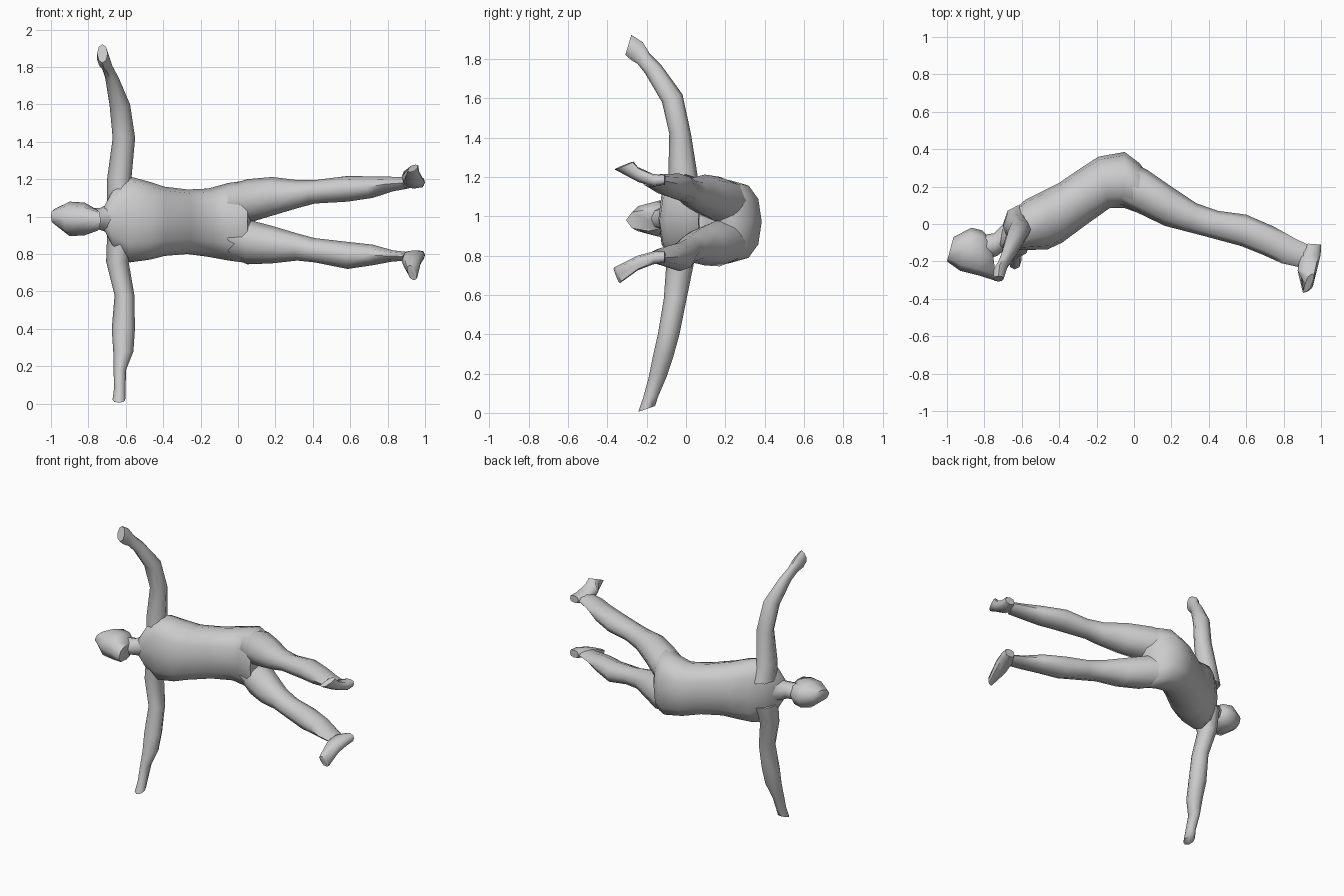
import bpy, bmesh, math
from mathutils import Vector


def loft(name, rings, sides=8, box=1.0):
    """Skin a closed low-poly tube through rings of (centre, half axis u, half axis v)."""
    bm = bmesh.new()
    loops = []
    for c, u, v in rings:
        loop = []
        for i in range(sides):
            a = 2 * math.pi * i / sides
            cu = math.copysign(abs(math.cos(a)) ** box, math.cos(a))
            sv = math.copysign(abs(math.sin(a)) ** box, math.sin(a))
            loop.append(bm.verts.new(c + u * cu + v * sv))
        loops.append(loop)
    for a, b in zip(loops, loops[1:]):
        for i in range(sides):
            j = (i + 1) % sides
            bm.faces.new((a[i], a[j], b[j], b[i]))
    bm.faces.new(loops[0])
    bm.faces.new(loops[-1])
    bmesh.ops.recalc_face_normals(bm, faces=bm.faces)
    me = bpy.data.meshes.new(name)
    bm.to_mesh(me)
    bm.free()
    ob = bpy.data.objects.new(name, me)
    bpy.context.collection.objects.link(ob)
    bpy.ops.object.select_all(action='DESELECT')
    ob.select_set(True)
    bpy.context.view_layer.objects.active = ob
    bpy.ops.object.shade_smooth_by_angle(angle=math.radians(60))
    return ob


def span(fx, fy, bx, by, z0, z1):
    """Ring between a front point and a back point in plan, with a height range."""
    return (Vector(((fx + bx) / 2, (fy + by) / 2, (z0 + z1) / 2)),
            Vector(((fx - bx) / 2, (fy - by) / 2, 0)),
            Vector((0, 0, (z1 - z0) / 2)))


def level(x, y, z, hx, hy, tilt=0.0):
    """Near-horizontal ring, its y axis tilted in z."""
    return Vector((x, y, z)), Vector((hx, 0, 0)), Vector((0, hy, tilt))


# torso, neck base to seat
loft("torso", [span(*r) for r in (
    (-.72, -.13, -.70, -.01, .92, 1.06),
    (-.675, -.135, -.66, .06, .83, 1.15),
    (-.58, -.14, -.58, .13, .755, 1.215),
    (-.46, -.135, -.48, .18, .77, 1.185),
    (-.385, -.10, -.40, .22, .79, 1.16),
    (-.25, .00, -.29, .295, .80, 1.145),
    (-.13, .085, -.19, .36, .785, 1.15),
    (-.05, .085, -.05, .385, .765, 1.18),
    (.02, .06, .03, .325, .755, 1.19),
    (.05, .065, .09, .24, .80, 1.15))], sides=12, box=.85)

# neck and head
loft("neck", [span(*r) for r in (
    (-.82, -.20, -.82, -.06, .93, 1.045),
    (-.73, -.17, -.75, -.05, .93, 1.045),
    (-.695, -.14, -.70, .00, .915, 1.065),
    (-.63, -.12, -.63, .04, .87, 1.11))])
loft("head", [span(*r) for r in (
    (-1.0, -.20, -.965, -.07, .96, 1.04),
    (-.93, -.25, -.87, -.02, .895, 1.08),
    (-.83, -.275, -.81, -.035, .90, 1.075),
    (-.735, -.305, -.765, -.08, .925, 1.035))], box=.9)

# legs share one side profile; each has its own height ranges
leg_profile = (
    (-.06, .10, -.07, .355), (.03, .055, .07, .29), (.165, -.01, .20, .20),
    (.30, -.045, .335, .11), (.37, -.063, .45, .07), (.57, -.117, .60, .05),
    (.69, -.165, .75, -.015), (.79, -.21, .865, -.08), (.88, -.23, .94, -.115))
leg_heights = {
    "upper_leg_limb": ((.985, 1.165), (.965, 1.20), (1.005, 1.212), (1.045, 1.195),
                       (1.07, 1.195), (1.08, 1.217), (1.10, 1.215), (1.135, 1.213),
                       (1.15, 1.21)),
    "lower_leg_limb": ((.79, .975), (.745, .985), (.75, .95), (.765, .91),
                       (.755, .885), (.72, .865), (.74, .85), (.76, .82),
                       (.765, .81))}
for name, heights in leg_heights.items():
    loft(name, [span(*p, *h) for p, h in zip(leg_profile, heights)])

# feet, heel to toe, ending in a slanted toe edge
foot_profile = ((.93, -.105, 1.0, -.11), (.885, -.17, .998, -.165),
                (.875, -.25, .98, -.24))
feet = {
    "upper_foot": (((1.16, 1.21), (1.15, 1.215), (1.175, 1.25)),
                   (.935, -.315, 1.258), (.015, .048, .02)),
    "lower_foot": (((.765, .82), (.755, .82), (.725, .80)),
                   (.93, -.35, .70), (-.012, -.015, .04))}
for name, (heights, toe, edge) in feet.items():
    rings = [span(*p, *h) for p, h in zip(foot_profile, heights)]
    rings.append((Vector(toe), Vector((-.022, -.008, 0)), Vector(edge)))
    loft(name, rings, box=.7)

# raised arm with hand
loft("raised_arm", [level(*r) for r in (
    (-.62, 0, 1.08, .08, .10),
    (-.635, -.015, 1.20, .065, .075),
    (-.61, -.03, 1.42, .06, .055),
    (-.632, -.07, 1.60, .055, .052, .02),
    (-.675, -.165, 1.745, .036, .042, .02),
    (-.70, -.215, 1.80, .03, .032, .025),
    (-.718, -.25, 1.84, .035, .03, .045),
    (-.725, -.293, 1.872, .028, .015, .05))])

# lowered arm with hand
loft("lowered_arm", [level(*r) for r in (
    (-.62, -.01, .90, .08, .10),
    (-.645, -.03, .76, .06, .07),
    (-.607, -.055, .58, .053, .058),
    (-.613, -.088, .40, .062, .055),
    (-.613, -.118, .28, .054, .052),
    (-.632, -.145, .18, .033, .045),
    (-.632, -.18, .08, .031, .037),
    (-.637, -.20, .02, .034, .043, .015))])
